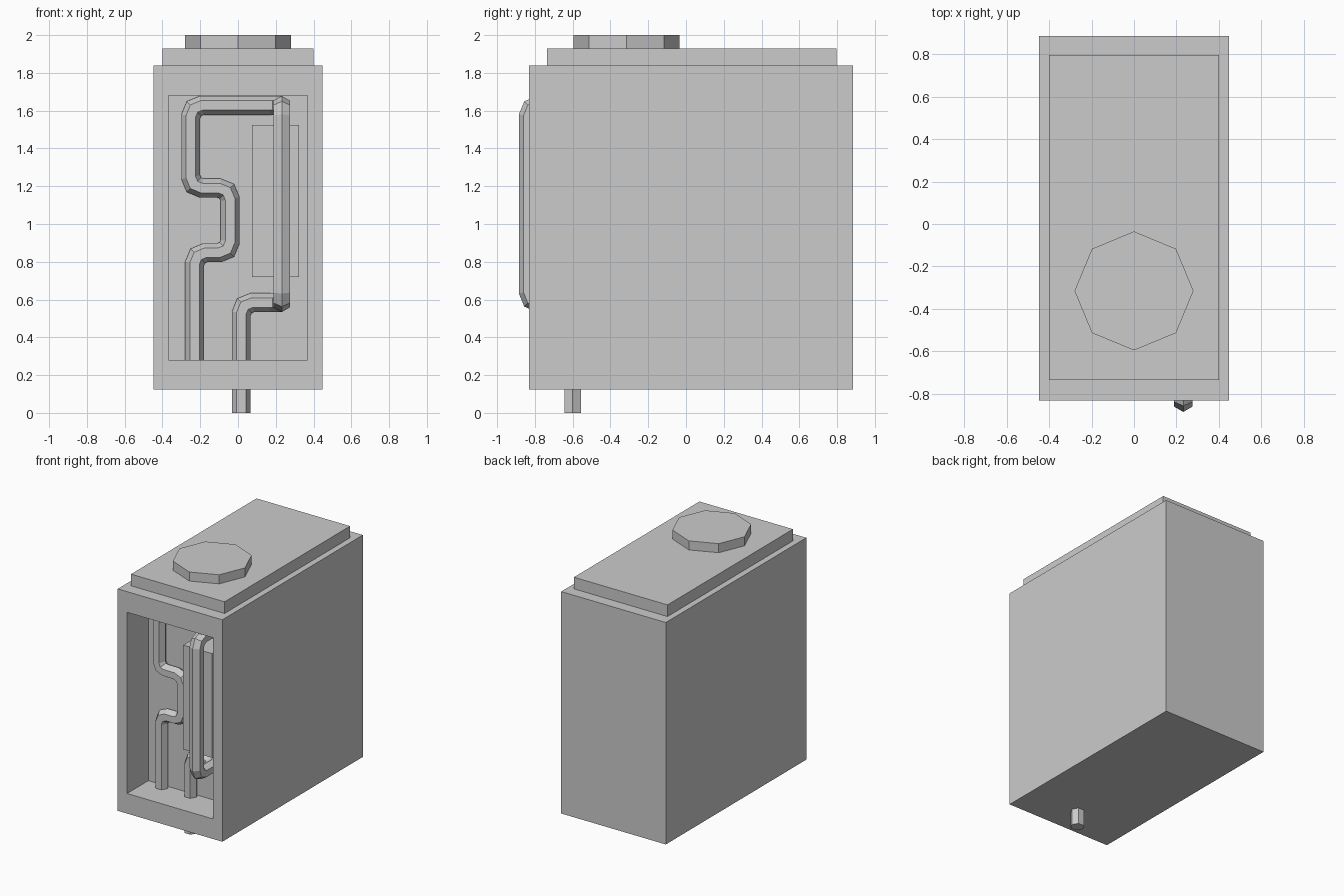
import bpy, bmesh, math
from mathutils import Vector

if "Cube" in bpy.data.objects:
    bpy.data.objects.remove(bpy.data.objects["Cube"])


def finish(name, bm):
    bmesh.ops.recalc_face_normals(bm, faces=bm.faces)
    me = bpy.data.meshes.new(name)
    bm.to_mesh(me)
    bm.free()
    ob = bpy.data.objects.new(name, me)
    bpy.context.collection.objects.link(ob)
    return ob


def box_bm(lo, hi):
    lo, hi = Vector(lo), Vector(hi)
    bm = bmesh.new()
    bmesh.ops.create_cube(bm, size=1)
    for v in bm.verts:
        v.co = (lo + hi) / 2 + v.co * (hi - lo)
    return bm


def round_corners(points, r):
    # each corner becomes a three-point arc
    pts = [Vector(p) for p in points]
    out = [pts[0]]
    for a, b, c in zip(pts, pts[1:], pts[2:]):
        u, w = (a - b).normalized(), (c - b).normalized()
        out += [b + u * r, b + (u + w) * r * (1 - math.sqrt(0.5)), b + w * r]
    return out + [pts[-1]]


def pipe(name, path, radius, sides):
    # sweep a polygon along the path with mitred joints; path starts along +z
    bm = bmesh.new()
    ring = [path[0] + Vector((math.cos(t), math.sin(t), 0)) * radius
            for t in (2 * math.pi * i / sides for i in range(sides))]
    prev = [bm.verts.new(p) for p in ring]
    bm.faces.new(prev)
    for i in range(1, len(path)):
        d = (path[i] - path[i - 1]).normalized()
        n = d
        if i < len(path) - 1:
            n = d + (path[i + 1] - path[i]).normalized()
        ring = [p + d * ((path[i] - p).dot(n) / d.dot(n)) for p in ring]
        cur = [bm.verts.new(p) for p in ring]
        for k in range(sides):
            j = (k + 1) % sides
            bm.faces.new((prev[k], prev[j], cur[j], cur[k]))
        prev = cur
    bm.faces.new(prev)
    return finish(name, bm)


# Main casing with a recessed window in the front
bm = box_bm((-0.447, -0.83, 0.125), (0.447, 0.885, 1.84))
bm.normal_update()
front = min(bm.faces, key=lambda f: f.calc_center_median().y)
bmesh.ops.inset_region(bm, faces=[front], thickness=0.08)
for v in front.verts:
    v.co.x = math.copysign(0.367, v.co.x)
    v.co.z = 1.68 if v.co.z > 1 else 0.28
new = bmesh.ops.extrude_face_region(bm, geom=[front])["geom"]
for v in new:
    if isinstance(v, bmesh.types.BMVert):
        v.co.y = -0.57
if front.is_valid:
    bmesh.ops.delete(bm, geom=[front], context='FACES_ONLY')
finish("casing", bm)

# Stepped lid
finish("lid", box_bm((-0.4, -0.735, 1.84), (0.4, 0.797, 1.93)))

# Octagonal cap
bm = bmesh.new()
bmesh.ops.create_cone(bm, cap_ends=True, segments=8, radius1=0.28,
                      radius2=0.28, depth=0.07)
bmesh.ops.translate(bm, verts=bm.verts, vec=(0, -0.315, 1.965))
finish("cap", bm)

# Raised block inside the window
finish("inner_block", box_bm((0.075, -0.777, 0.72), (0.322, -0.565, 1.525)))

# Winding hexagonal pipe, ending in a stub below the casing
Y, F = -0.6, -0.835
route = [(-0.23, Y, 0.2), (-0.23, Y, 0.848), (-0.042, Y, 0.848),
         (-0.042, Y, 1.19), (-0.25, Y, 1.19), (-0.25, Y, 1.628),
         (0.232, Y, 1.628), (0.232, F, 1.628), (0.232, F, 0.584),
         (0.232, Y, 0.584), (0.017, Y, 0.584), (0.017, Y, 0)]
pipe("pipe", round_corners(route, 0.058), 0.05, 6)
